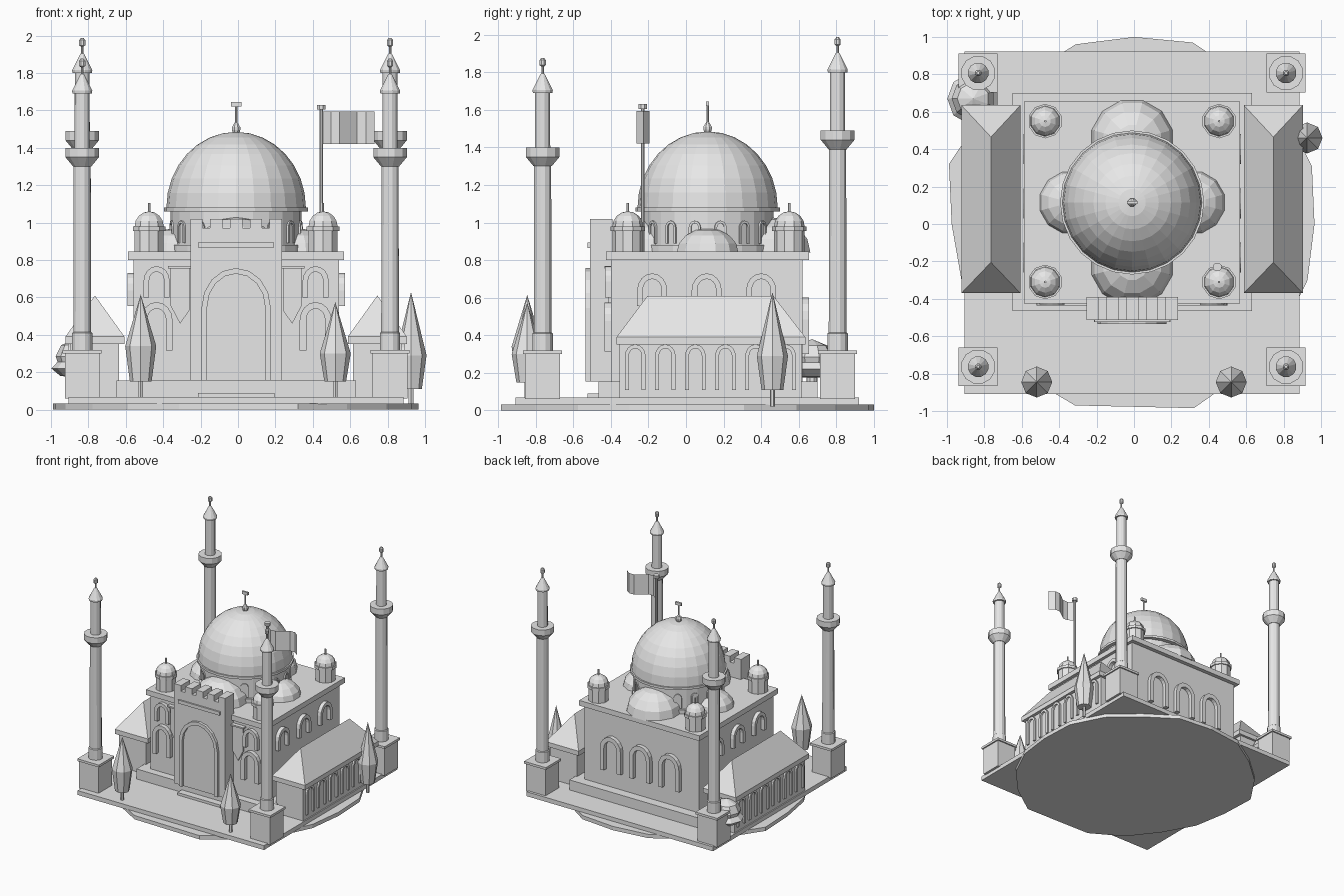
import bpy, bmesh, math
from mathutils import Matrix, Vector

if "Cube" in bpy.data.objects:
    bpy.data.objects.remove(bpy.data.objects["Cube"])

CX, CY = -0.01, 0.115          # centre of the building

stone = bpy.data.materials.new("light grey stone")
stone.diffuse_color = (0.8, 0.8, 0.8, 1)
stone.use_nodes = True
stone.node_tree.nodes["Principled BSDF"].inputs["Base Color"].default_value = stone.diffuse_color


def finish(name, bm, mat=None):
    if mat is not None:
        bm.transform(mat)
    bmesh.ops.recalc_face_normals(bm, faces=bm.faces)
    me = bpy.data.meshes.new(name)
    bm.to_mesh(me)
    bm.free()
    me.materials.append(stone)
    ob = bpy.data.objects.new(name, me)
    bpy.context.collection.objects.link(ob)
    return ob


def box(name, x0, x1, y0, y1, z0, z1, mat=None):
    bm = bmesh.new()
    bmesh.ops.create_cube(bm, size=1)
    for v in bm.verts:
        v.co = ((x0 + x1) / 2 + v.co.x * (x1 - x0),
                (y0 + y1) / 2 + v.co.y * (y1 - y0),
                (z0 + z1) / 2 + v.co.z * (z1 - z0))
    return finish(name, bm, mat)


def lathe(name, x, y, prof, n, turn=0.5):
    """Turned solid from (radius, z) pairs, bottom to top."""
    bm = bmesh.new()
    rings = []
    for r, z in prof:
        if r < 1e-5:
            rings.append([bm.verts.new((x, y, z))])
        else:
            rings.append([bm.verts.new((x + r * math.cos((i + turn) * 2 * math.pi / n),
                                        y + r * math.sin((i + turn) * 2 * math.pi / n), z))
                          for i in range(n)])
    for a, b in zip(rings, rings[1:]):
        for i in range(n):
            j = (i + 1) % n
            q = [a[i % len(a)], a[j % len(a)], b[j % len(b)], b[i % len(b)]]
            q = list(dict.fromkeys(q))
            if len(q) > 2:
                bm.faces.new(q)
    for ring in (rings[0], rings[-1]):
        if len(ring) > 2:
            bm.faces.new(ring)
    return finish(name, bm)


def cap(r, z0, h, rings):
    """Half-ellipse profile for domes."""
    return [(r * math.cos(i * math.pi / 2 / rings), z0 + h * math.sin(i * math.pi / 2 / rings))
            for i in range(rings)] + [(0, z0 + h)]


def prism(name, pts, depth, mat=None):
    """Flat (x, z) outline pushed out towards -y."""
    bm = bmesh.new()
    f = bm.faces.new([bm.verts.new((x, 0.005, z)) for x, z in pts])
    ext = bmesh.ops.extrude_face_region(bm, geom=[f])
    bmesh.ops.translate(bm, vec=(0, -depth - 0.005, 0),
                        verts=[g for g in ext["geom"] if isinstance(g, bmesh.types.BMVert)])
    return finish(name, bm, mat)


def arch_line(w, z0, z1, n=8, point=1.15):
    """Leg, arch, leg outline of half width w."""
    h = w * point
    pts = [(-w, z0)]
    for i in range(n + 1):
        a = math.pi * i / n
        pts.append((-w * math.cos(a), z1 - h + h * math.sin(a)))
    return pts + [(w, z0)]


def arch_frame(name, wo, wi, z0, z1, depth, mat):
    """Raised arch surround, open at the bottom."""
    bm = bmesh.new()
    out, inn = arch_line(wo, z0, z1), arch_line(wi, z0, z1 - (wo - wi))
    g = [[bm.verts.new((x, y, z)) for x, z in p] for p in (out, inn) for y in (0.005, -depth)]
    ob, of, ib, inf = g
    for i in range(len(out) - 1):
        for a, b in ((ob, of), (of, inf), (inf, ib), (ib, ob)):
            bm.faces.new((a[i], a[i + 1], b[i + 1], b[i]))
    for i in (0, -1):
        bm.faces.new((ob[i], of[i], inf[i], ib[i]))
    return finish(name, bm, mat)


def at(x, y, deg):
    return Matrix.Translation((x, y, 0)) @ Matrix.Rotation(math.radians(deg), 4, 'Z')


def hull(name, pts):
    bm = bmesh.new()
    for p in pts:
        bm.verts.new(p)
    bmesh.ops.convex_hull(bm, input=bm.verts[:])
    bmesh.ops.dissolve_limit(bm, angle_limit=0.02, verts=bm.verts[:], edges=bm.edges[:])
    return finish(name, bm)


# ground: uneven twenty-sided disc, with a square terrace on it
radii = [.965, 1.0, 1.0, .98, 1.02, 1.0, 1.01, .98, 1.0, 1.04,
         .975, .97, .96, 1.0, 1.02, .945, 1.035, .99, .98, .975]
hull("ground", [(r * math.cos(i * math.pi / 10), r * math.sin(i * math.pi / 10), z)
                for i, r in enumerate(radii) for z in (0, 0.033)])
box("terrace", -0.905, 0.885, -0.908, 0.922, 0.03, 0.068)
box("plinth", CX - 0.64, CX + 0.64, -0.465, 0.70, 0.06, 0.155)
box("entrance_step", -0.215, 0.195, -0.525, -0.44, 0.0, 0.09)

# main hall and cornice
box("main_hall", CX - 0.55, CX + 0.55, -0.40, 0.62, 0.15, 0.81)
box("roof_cornice", CX - 0.577, CX + 0.577, -0.425, 0.655, 0.80, 0.845)

# portal with crenels, band and arch
box("portal", CX - 0.245, CX + 0.245, -0.512, -0.39, 0.155, 0.97)
for i in range(5):
    x = CX - 0.245 + i * 0.106
    box("portal_crenel", x, x + 0.066, -0.512, -0.39, 0.96, 1.02)
box("portal_band", CX - 0.2, CX + 0.2, -0.525, -0.50, 0.865, 0.895)
arch_frame("portal_arch", 0.185, 0.155, 0.155, 0.757, 0.022, at(CX, -0.512, 0))

# front windows and pointed panels beside the portal
for s in (-1, 1):
    arch_frame("front_lower_window", 0.085, 0.05, 0.315, 0.575, 0.035, at(CX + s * 0.425, -0.40, 0))
    arch_frame("front_upper_window", 0.07, 0.04, 0.60, 0.767, 0.03, at(CX + s * 0.425, -0.40, 0))
    prism("pointed_panel", [(-.05, .555), (0, .46), (.05, .53), (.05, .757), (-.05, .757)]
          if s < 0 else [(-.05, .53), (0, .46), (.05, .555), (.05, .757), (-.05, .757)],
          0.015, at(CX + s * 0.30, -0.40, 0))
    box("panel_ledge", CX + s * 0.305 - 0.06, CX + s * 0.305 + 0.06, -0.435, -0.39, 0.755, 0.768)
    # side windows
    for y in (-0.18, 0.11, 0.40):
        arch_frame("side_window", 0.08, 0.05, 0.555, 0.73, 0.032, at(CX + s * 0.55, y, s * 90))
# back windows
for x in (-0.28, 0, 0.28):
    arch_frame("back_window", 0.1, 0.062, 0.30, 0.60, 0.035, at(CX + x, 0.62, 180))

# half domes on the roof
for dx, dy, r, h in ((0, .33, .225, .19), (0, -.33, .225, .19), (.33, 0, .17, .13), (-.33, 0, .17, .13)):
    lathe("half_dome", CX + dx, CY + dy, cap(r, 0.84, h, 4), 12)

# drum, its windows, and the great dome
lathe("drum", CX, CY, [(.368, .84), (.368, .88), (.35, .88), (.35, 1.06), (.385, 1.06), (.385, 1.08)], 24, 0)
for i in range(16):
    a = 22.5 * i + 11.25
    p = Matrix.Rotation(math.radians(a), 4, 'Z') @ Vector((0, -0.345, 0))
    arch_frame("drum_window", 0.032, 0.019, 0.89, 1.01, 0.012, at(CX + p.x, CY + p.y, a))
lathe("great_dome", CX, CY, cap(.373, 1.08, .405, 8), 24, 0)
lathe("dome_finial", CX, CY, [(.016, 1.47), (.024, 1.495), (.024, 1.51), (.012, 1.53), (.007, 1.535), (.007, 1.63)], 8)
box("finial_crescent", CX - 0.028, CX + 0.028, CY - 0.008, CY + 0.008, 1.62, 1.645)

# corner turrets
for sx in (-1, 1):
    for y in (0.55, -0.31):
        x = CX + sx * 0.465
        lathe("turret", x, y, [(.082, .84), (.082, .955), (.092, .955), (.092, .98)], 10)
        lathe("turret_dome", x, y, cap(.082, .978, .082, 4), 10)
        lathe("turret_finial", x, y, [(.007, 1.05), (.007, 1.105)], 6)

# minarets; the rear pair is taller
for sx in (-1, 1):
    for y, b, t in ((-0.763, 0, 0), (0.807, 0.09, 0.11)):
        x = CX + sx * 0.823
        box("minaret_base", x - .093, x + .093, y - .093, y + .093, 0.06, 0.305)
        box("minaret_base_trim", x - .104, x + .104, y - .104, y + .104, 0.30, 0.32)
        lathe("minaret_shaft", x, y, [(.056, .32), (.056, .41), (.049, .415), (.047, 1.31 + b)], 12)
        lathe("minaret_balcony", x, y, [(.05, 1.30 + b), (.093, 1.35 + b), (.093, 1.40 + b)], 12)
        lathe("minaret_upper_shaft", x, y, [(.042, 1.38 + b), (.041, 1.70 + t)], 12)
        lathe("minaret_cap", x, y, [(.054, 1.69 + t), (.056, 1.705 + t), (.012, 1.79 + t), (0, 1.80 + t)], 12)
        lathe("minaret_finial", x, y, [(.007, 1.78 + t), (.007, 1.83 + t), (.018, 1.838 + t),
                                       (.018, 1.865 + t), (.008, 1.877 + t)], 8)

# side halls with hipped roofs and arcades
for s in (-1, 1):
    xm = CX + s * 0.755
    box("side_hall", xm - 0.13, xm + 0.13, -0.355, 0.615, 0.06, 0.36)
    eave = [(xm + a * .158, y, z) for a in (-1, 1) for y in (-.37, .635) for z in (.35, .39)]
    hull("side_hall_roof", eave + [(xm, -.205, .61), (xm, .465, .61)])
    for i in range(6):
        arch_frame("arcade_arch", 0.055, 0.034, 0.11, 0.352, 0.015,
                   at(xm + s * 0.13, 0.13 + (i - 2.5) * 0.16, s * 90))

# cypress trees
for x, y, z0, zb, zw, zt in ((-.52, -.845, .06, .15, .34, .615), (.52, -.845, .06, .15, .30, .575),
                             (.925, .46, .02, .11, .29, .63)):
    lathe("cypress_trunk", x, y, [(.014, z0), (.014, zb + .01)], 6)
    lathe("cypress_crown", x, y, [(.058, zb), (.083, zw), (0, zt)], 8, 0)

# round bush behind the left hall
lathe("bush", -0.86, 0.67, [(.03, .06), (.03, .175), (.09, .18), (.138, .22), (.105, .255),
                            (.115, .285), (.085, .345), (0, .38)], 9)

# flag and pole
lathe("flag_pole", .445, -.23, [(.011, .84), (.011, 1.61)], 8)
lathe("flag_pole_cap", .445, -.23, [(.024, 1.605), (.024, 1.63)], 8)
bm = bmesh.new()
cols = [[bm.verts.new((.45 + .28 * i / 6, -.23 - .04 * math.sin(i / 6 * 2 * math.pi), z))
         for z in (1.42, 1.595)] for i in range(7)]
for a, b in zip(cols, cols[1:]):
    bm.faces.new((a[0], b[0], b[1], a[1]))
finish("flag", bm)
